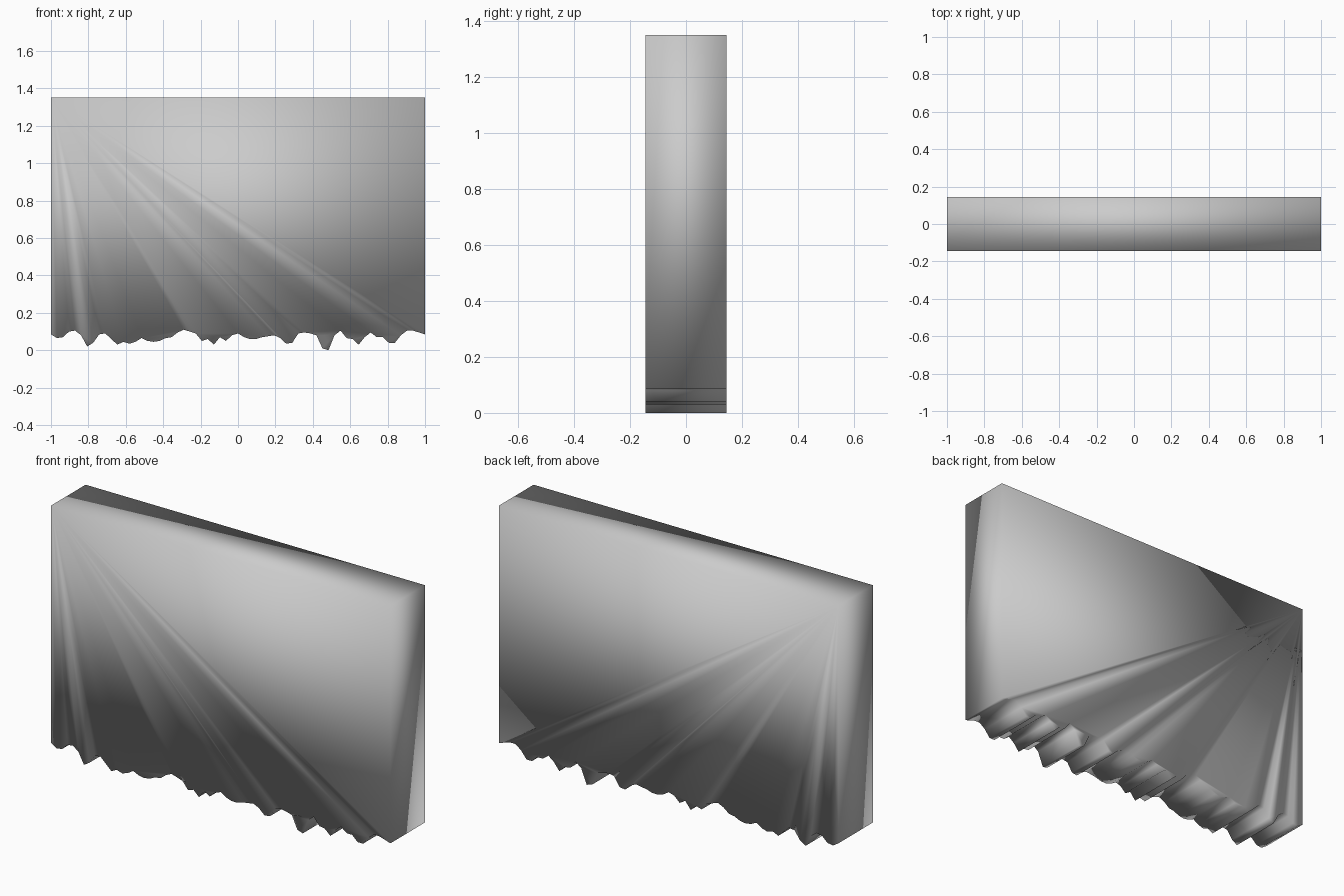
import bpy, bmesh

if "Cube" in bpy.data.objects:
    bpy.data.objects.remove(bpy.data.objects["Cube"])

HALF_DEPTH = 0.145
TOP = 1.35

# Ragged lower edge: heights in hundredths, evenly spaced from left to right
RAGGED = [8.5, 6.5, 7, 10, 10.5, 8, 2, 4, 8.5, 9, 6, 3, 4.5, 3.5, 4.5, 6.5,
          5, 4.5, 5, 6.5, 7, 9.5, 11, 10, 9, 5, 6, 3, 7, 5, 8, 9,
          7, 6, 6, 7, 7.5, 8, 6.5, 3.5, 4, 9, 9.5, 9, 8, 1, 0, 8,
          10.5, 6.5, 6, 3, 7, 9.5, 7, 7, 4, 4, 8, 10.5, 10.5, 9.5, 8.5]

step = 2 / (len(RAGGED) - 1)
profile = [(-1 + i * step, h / 100) for i, h in enumerate(RAGGED)]
profile += [(1, TOP), (-1, TOP)]

# Slab: the outline extruded through its thickness
bm = bmesh.new()
front = bm.faces.new([bm.verts.new((x, -HALF_DEPTH, z)) for x, z in profile])
extruded = bmesh.ops.extrude_face_region(bm, geom=[front], use_keep_orig=True)
back_verts = [g for g in extruded["geom"] if isinstance(g, bmesh.types.BMVert)]
bmesh.ops.translate(bm, verts=back_verts, vec=(0, 2 * HALF_DEPTH, 0))
bmesh.ops.recalc_face_normals(bm, faces=bm.faces)

# Soft shading runs across every edge
for face in bm.faces:
    face.smooth = True

mesh = bpy.data.meshes.new("ragged_slab")
bm.to_mesh(mesh)
bm.free()
slab = bpy.data.objects.new("ragged_slab", mesh)
bpy.context.collection.objects.link(slab)
